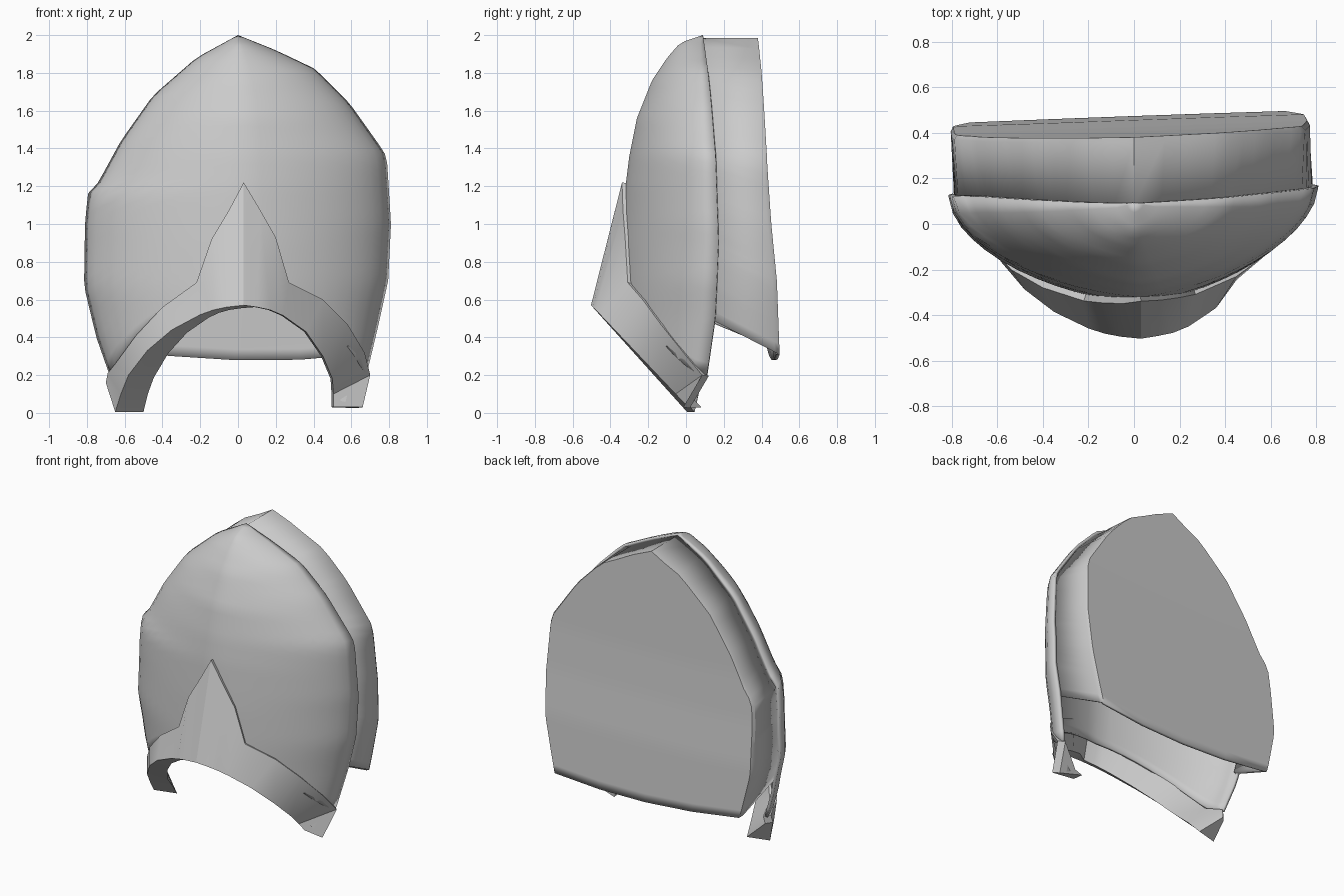
import bpy, bmesh

if "Cube" in bpy.data.objects:
    bpy.data.objects.remove(bpy.data.objects["Cube"])

def lerp(table, z):
    """Piecewise linear lookup in a list of (z, value), highest z first."""
    for (z0, a), (z1, b) in zip(table, table[1:]):
        if z >= z1 or (z1, b) == table[-1]:
            return a + (b - a) * (z0 - z) / (z0 - z1)

# rim half widths, rim depth, ridge depth and back depth by height
RIGHT = [(2, 0), (1.92, .2), (1.82, .41), (1.64, .59), (1.38, .775), (1.32, .79),
         (1, .81), (.7, .795), (.45, .74), (.2, .68)]
LEFT = [(2, 0), (1.88, .22), (1.68, .45), (1.44, .62), (1.22, .74), (1.16, .795),
        (1, .81), (.67, .815), (.4, .75), (.2, .68)]
RIM_Y = [(2, .09), (1.7, .115), (1.38, .135), (.9, .15), (.5, .135), (.18, .09)]
RIDGE_Y = [(2, .09), (1.96, -.03), (1.88, -.10), (1.76, -.18), (1.56, -.26),
           (1.36, -.30), (1.2, -.32), (.9, -.34), (.6, -.35), (0, -.35)]
BACK_Y = [(2, .38), (1.3, .405), (1, .425), (.7, .455), (.25, .475)]

def width(z, side):
    return lerp(RIGHT if side > 0 else LEFT, z)

def shell_y(u, z, x):
    """Depth of the domed front at fraction u of the half width."""
    a = min(abs(u), 1)
    h = .85 * (1 - a ** 1.85) ** (1 / 1.85) + .15 * (1 - a)
    yb = lerp(RIM_Y, z)
    return yb + (lerp(RIDGE_Y, z) - yb) * h + .025 * x

def make(name, rows, thickness=0, closed=False, angle=30):
    """Skin a grid of points; closed joins each row into a ring with end caps."""
    bm = bmesh.new()
    grid = [[bm.verts.new(p) for p in row] for row in rows]
    n = len(rows[0])
    for r0, r1 in zip(grid, grid[1:]):
        for i in range(n if closed else n - 1):
            j = (i + 1) % n
            bm.faces.new((r0[i], r0[j], r1[j], r1[i]))
    if closed:
        bm.faces.new(grid[0])
        bm.faces.new(grid[-1])
    bmesh.ops.remove_doubles(bm, verts=bm.verts, dist=.0005)
    bmesh.ops.recalc_face_normals(bm, faces=bm.faces)
    me = bpy.data.meshes.new(name)
    bm.to_mesh(me)
    bm.free()
    ob = bpy.data.objects.new(name, me)
    bpy.context.collection.objects.link(ob)
    bpy.ops.object.select_all(action='DESELECT')
    ob.select_set(True)
    bpy.context.view_layer.objects.active = ob
    if thickness:
        m = ob.modifiers.new("thickness", 'SOLIDIFY')
        m.thickness = thickness
        m.offset = -1
    bpy.ops.object.shade_smooth_by_angle(angle=angle * 3.14159 / 180)
    return ob

# domed front shell with a central ridge
ROWS, HALF = 36, 12
fr = [(k / HALF) for k in range(-HALF, HALF + 1)]
us = [(1 if f > 0 else -1) * (1 - (1 - abs(f)) ** 1.5) for f in fr]
rows = []
for r in range(ROWS + 1):
    row = []
    for u in us:
        zb = .62 - .42 * u * u
        z = zb + (2 - zb) * (1 - (1 - r / ROWS) ** 1.3)
        x = u * width(z, u)
        row.append((x + .03 * (1 - abs(u)) * min(1, (2 - z) * 3), shell_y(u, z, x), z))
    rows.append(row)
make("front_shell", rows, .02, angle=20)

# back cover: side walls and a slightly leaning back plate, open at the front
rows = []
cols = [(-1, 0), (-1, .93), (-.985, 1), (-.5, 1), (0, 1), (.5, 1), (.985, 1), (1, .93), (1, 0)]
for r in range(31):
    row = []
    for u, depth in cols:
        zb = .49 + (.28 + .05 * u * u - .02 * u - .49) * depth
        z = zb + (1.985 - zb) * r / 30
        x = u * width(min(2, z + .015), u) * .97 - .015 * depth * (z < 1.9)
        yf = lerp(RIM_Y, z) - .01 + .025 * x
        yb = lerp(BACK_Y, z) + .035 * x
        row.append((x, yf + (yb - yf) * depth, z))
    rows.append(row)
make("back_cover", rows, .02)

# pointed trim along the arch: (upper x, z, lower x, z) from the tip outwards
TIP = (.03, 1.22, .03, .57)
TRIM_R = [(.12, 1.07, .1, .56), (.2, .93, .17, .545), (.27, .69, .24, .515),
          (.45, .6, .36, .43), (.58, .47, .45, .3), (.67, .32, .5, .18),
          (.7, .2, .505, .1), (.66, .03, .505, .03)]
TRIM_L = [(-.05, 1.07, -.06, .56), (-.14, .92, -.13, .545), (-.22, .69, -.2, .52),
          (-.4, .56, -.35, .44), (-.54, .41, -.48, .33), (-.65, .26, -.58, .2),
          (-.69, .21, -.62, .1), (-.70, .16, -.65, .005)]
rows = []
for xu, zu, xl, zl in TRIM_L[::-1] + [TIP] + TRIM_R:
    u = xu / width(max(zu, .2), xu)
    yu = min(shell_y(u, zu, xu) - .025, .09)
    if xl > .03:
        yl, inner = .04 - .95 * zl, (xl - .01, .11 - .95 * zl, zl)
    else:
        yl, inner = .01 - .9 * zl, (xl * .77, .05 - .9 * zl, zl - .015 * (zl > .1))
    rows.append([(xu, yu, zu), (xl, yl, zl), inner, (xu * .95, yu + .035, zu - .005)])
make("arch_trim", rows, closed=True)
